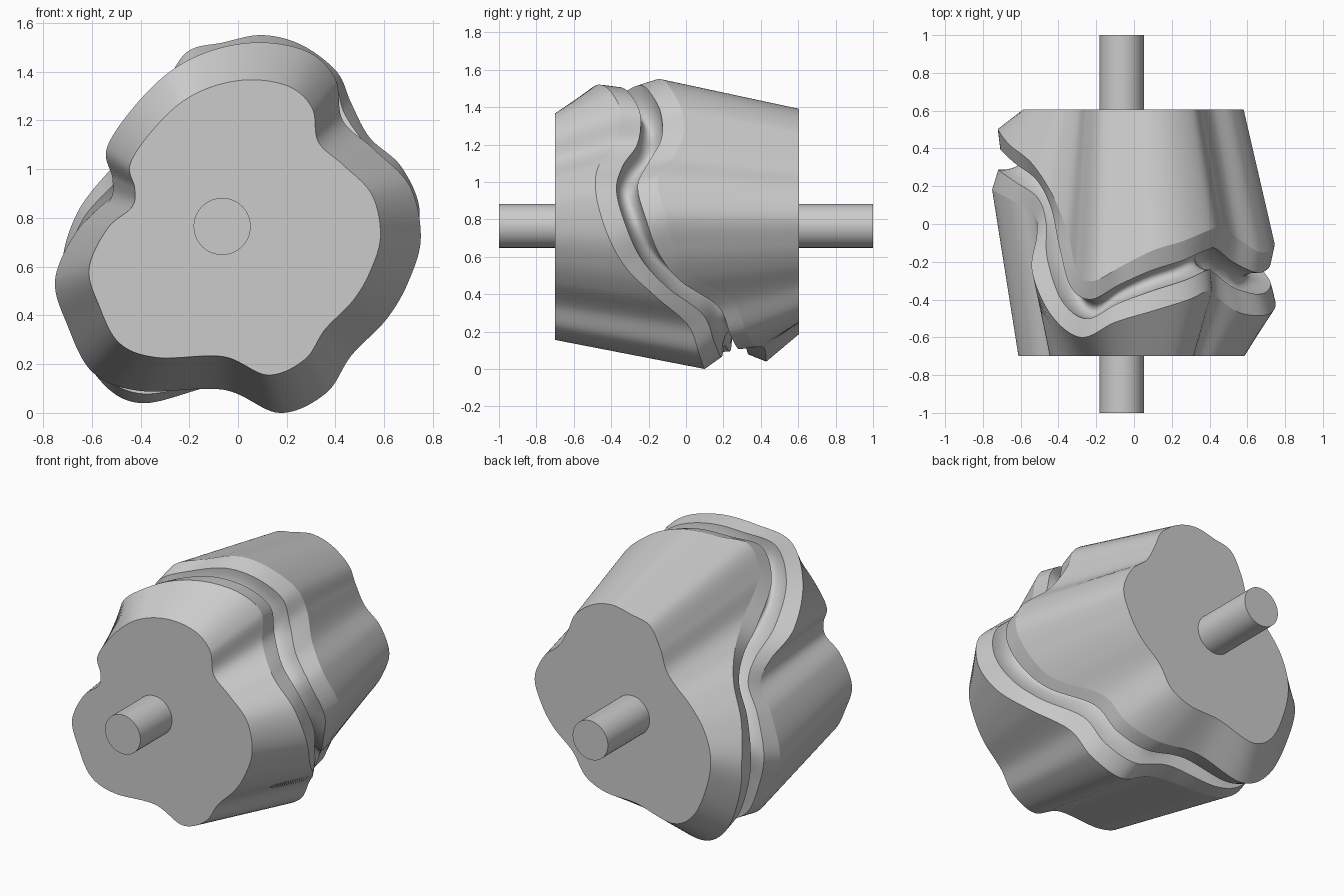
import bpy, bmesh, math
from mathutils import Vector

if "Cube" in bpy.data.objects:
    bpy.data.objects.remove(bpy.data.objects["Cube"])

AXIS_X, AXIS_Z = -0.065, 0.765
STEPS = 12
CAP_SCALE = 0.797

# Rims on either side of the groove, as matching (x, z, y) control points
front_rim = [(.75, .72, -.42), (.705, .93, -.48), (.56, 1.08, -.47), (.43, 1.20, -.38),
             (.40, 1.37, -.35), (.29, 1.48, -.40), (.10, 1.52, -.46), (-.10, 1.49, -.52),
             (-.28, 1.40, -.60), (-.44, 1.24, -.48), (-.54, 1.08, -.25), (-.515, .96, -.06),
             (-.53, .865, .05), (-.655, .755, .13), (-.75, .55, .18), (-.70, .36, .17),
             (-.595, .165, .15), (-.40, .09, .14), (-.06, .095, .10), (.17, .0, .10),
             (.36, .08, .07), (.465, .235, .01), (.61, .385, -.16), (.70, .54, -.32)]
back_rim = [(.745, .83, -.11), (.67, 1.01, -.15), (.54, 1.13, -.07), (.465, 1.27, -.01),
            (.405, 1.40, -.03), (.26, 1.51, -.09), (.10, 1.55, -.14), (-.06, 1.52, -.22),
            (-.21, 1.48, -.30), (-.30, 1.33, -.26), (-.35, 1.18, -.05), (-.43, 1.08, .15),
            (-.54, .98, .32), (-.66, .82, .42), (-.72, .62, .50), (-.69, .40, .48),
            (-.58, .15, .45), (-.40, .04, .43), (-.10, .11, .42), (.15, .125, .37),
            (.32, .20, .32), (.43, .36, .25), (.59, .50, .03), (.69, .65, -.06)]

# Groove section: (fraction from front rim to back rim, depth towards the axis)
groove = [(0, 0), (.17, .012), (.33, .024)]
groove += [(.5 - .18 * math.cos(math.pi * k / 10), .024 + .13 * math.sin(math.pi * k / 10))
           for k in range(1, 10)]
groove += [(.67, .024), (.83, .012), (1, 0)]
LIP = 2
LAST = len(groove) - 1
# Crisp lines: caps, rims and groove lips (column numbers in each row)
SHARP = {0, 1, 1 + LIP, 1 + LAST - LIP, 1 + LAST, 2 + LAST}


def closed_spline(points):
    """Closed Catmull-Rom curve through (x, z, y) points."""
    pts = [Vector((x, y, z)) for x, z, y in points]
    n, out = len(pts), []
    for i in range(n):
        a, b, c, d = (pts[(i + k) % n] for k in (-1, 0, 1, 2))
        for s in range(STEPS):
            t = s / STEPS
            out.append(0.5 * (2 * b + (c - a) * t + (2 * a - 5 * b + 4 * c - d) * t * t
                              + (3 * b - a - 3 * c + d) * t ** 3))
    return out


def cap_point(p, y):
    return Vector((AXIS_X + (p.x - AXIS_X) * CAP_SCALE, y, AXIS_Z + (p.z - AXIS_Z) * CAP_SCALE))


def finish(bm, name):
    bmesh.ops.recalc_face_normals(bm, faces=bm.faces)
    for f in bm.faces:
        f.smooth = True
    mesh = bpy.data.meshes.new(name)
    bm.to_mesh(mesh)
    bm.free()
    obj = bpy.data.objects.new(name, mesh)
    bpy.context.collection.objects.link(obj)
    return obj


# Lobed cam drum with the winding groove
bm = bmesh.new()
rows = []
for a, d in zip(closed_spline(front_rim), closed_spline(back_rim)):
    row = [cap_point(a, -0.7)]
    for s, depth in groove:
        p = a.lerp(d, s)
        inward = Vector((AXIS_X - p.x, 0, AXIS_Z - p.z)).normalized()
        row.append(p + inward * depth)
    row.append(cap_point(d, 0.605))
    rows.append([bm.verts.new(p) for p in row])
front_centre = bm.verts.new((AXIS_X, -0.7, AXIS_Z))
back_centre = bm.verts.new((AXIS_X, 0.605, AXIS_Z))
for i, r in enumerate(rows):
    q = rows[(i + 1) % len(rows)]
    for j in range(len(r) - 1):
        bm.faces.new((r[j], r[j + 1], q[j + 1], q[j]))
    bm.faces.new((front_centre, r[0], q[0]))
    bm.faces.new((back_centre, q[-1], r[-1]))
    for j in SHARP:
        bm.edges.get((r[j], q[j])).smooth = False
finish(bm, "cam_drum")

# Shaft ends
for name, y0, y1 in (("front_shaft", -1.0, -0.7), ("back_shaft", 0.605, 1.0)):
    bm = bmesh.new()
    bmesh.ops.create_cone(bm, cap_ends=True, segments=64, radius1=0.117, radius2=0.117, depth=y1 - y0)
    for v in bm.verts:
        x, y, z = v.co
        v.co = (AXIS_X + x, (y0 + y1) / 2 + z, AXIS_Z + y)
    for e in bm.edges:
        e.smooth = e.calc_face_angle() < 0.6
    finish(bm, name)
